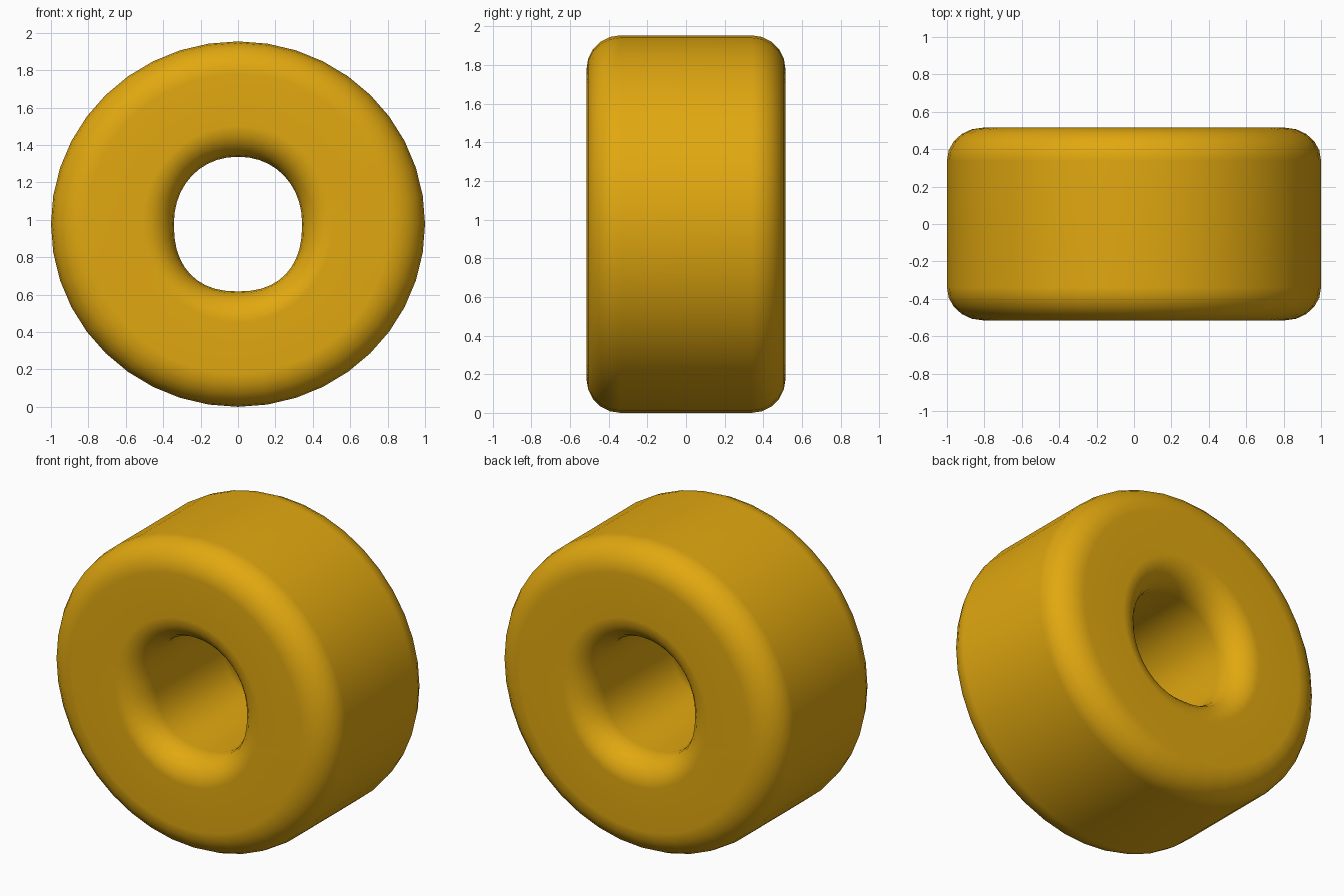
import bpy, bmesh
from math import sin, cos, pi

cube = bpy.data.objects.get("Cube")
if cube:
    bpy.data.objects.remove(cube, do_unlink=True)

SEGMENTS, ARC_STEPS = 40, 5
HALF_DEPTH, BEVEL, CENTRE_Z = 0.515, 0.175, 0.98


def oval(angle, rx, rz, power=2.0):
    """Point on a rounded oval; a higher power makes it squarer."""
    def curve(v):
        return (1 if v >= 0 else -1) * abs(v) ** (2 / power)
    return rx * curve(cos(angle)), rz * curve(sin(angle))


def cross_section():
    """Closed rounded section: wall (outer or hole), inset from it, depth."""
    steps = [i / ARC_STEPS * pi / 2 for i in range(ARC_STEPS + 1)]
    arc = [(BEVEL * (1 - cos(t)), HALF_DEPTH - BEVEL * (1 - sin(t))) for t in steps]
    outer_back = [("outer", d, y) for d, y in arc]
    hole_back = [("hole", d, y) for d, y in reversed(arc)]
    hole_front = [("hole", d, -y) for d, y in arc]
    outer_front = [("outer", d, -y) for d, y in reversed(arc)]
    return outer_back + hole_back + hole_front + outer_front


def ring_point(angle, wall, inset):
    if wall == "outer":
        return oval(angle, 1 - inset * 1.1, 0.977 - inset)
    # The hole is a little squarer along its lower half
    power = 2.1 if sin(angle) >= 0 else 2.35
    power -= (power - 2) * inset / BEVEL
    return oval(angle, 0.343 + inset * 0.95, 0.36 + inset * 0.95, power)


# Ring body swept around the depth axis
bm = bmesh.new()
section = cross_section()
rings = []
for i in range(SEGMENTS):
    angle = 2 * pi * i / SEGMENTS
    ring = []
    for wall, inset, y in section:
        x, z = ring_point(angle, wall, inset)
        ring.append(bm.verts.new((x, y, CENTRE_Z + z)))
    rings.append(ring)
count = len(section)
for i, ring in enumerate(rings):
    following = rings[(i + 1) % SEGMENTS]
    for j in range(count):
        k = (j + 1) % count
        bm.faces.new((ring[j], ring[k], following[k], following[j]))
bmesh.ops.recalc_face_normals(bm, faces=bm.faces)
lowest = min(v.co.z for v in bm.verts)
bmesh.ops.translate(bm, verts=bm.verts, vec=(0, 0, -lowest))

mesh = bpy.data.meshes.new("ring_body")
bm.to_mesh(mesh)
bm.free()
body = bpy.data.objects.new("ring_body", mesh)
bpy.context.collection.objects.link(body)

# Golden yellow material
gold = bpy.data.materials.new("golden_yellow")
gold.use_nodes = True
colour = (0.75, 0.39, 0.005, 1)
gold.diffuse_color = colour
gold.node_tree.nodes["Principled BSDF"].inputs["Base Color"].default_value = colour
mesh.materials.append(gold)

# Smooth rounded edges with flat faces kept flat
bpy.ops.object.select_all(action="DESELECT")
body.select_set(True)
bpy.context.view_layer.objects.active = body
bpy.ops.object.shade_smooth_by_angle()
weighted = body.modifiers.new("flat_face_normals", "WEIGHTED_NORMAL")
weighted.keep_sharp = True
